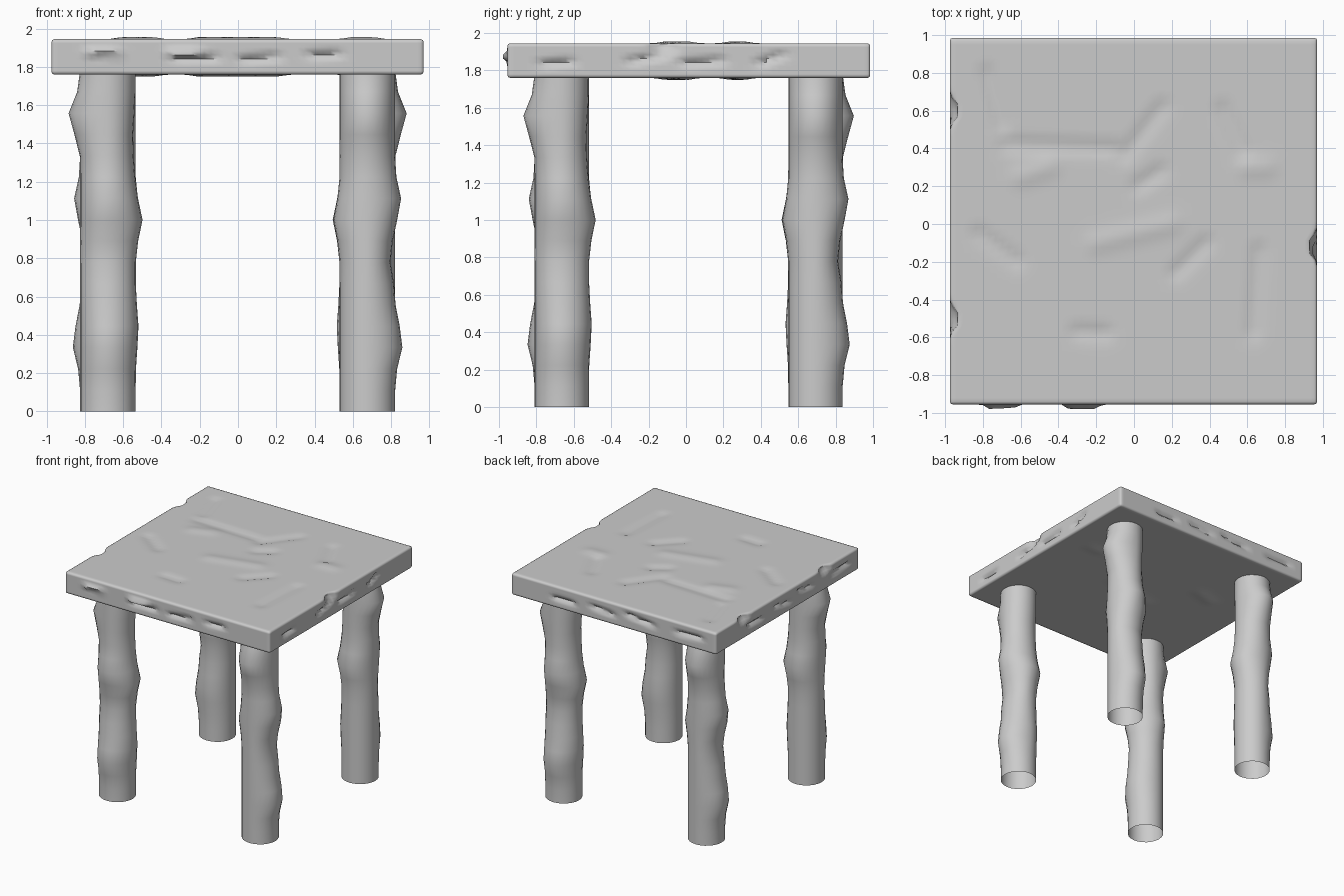
import bpy, bmesh, math, random
from mathutils import Matrix, Vector

cube = bpy.data.objects.get("Cube")
if cube:
    bpy.data.objects.remove(cube)

GREY = (0.6, 0.6, 0.6, 1)
stone = bpy.data.materials.new("plain grey")
stone.use_nodes = True
stone.diffuse_color = GREY
stone.node_tree.nodes["Principled BSDF"].inputs["Base Color"].default_value = GREY


def finish(bm, name, angle):
    bm.normal_update()
    mesh = bpy.data.meshes.new(name)
    bm.to_mesh(mesh)
    bm.free()
    mesh.materials.append(stone)
    obj = bpy.data.objects.new(name, mesh)
    bpy.context.collection.objects.link(obj)
    bpy.ops.object.select_all(action='DESELECT')
    bpy.context.view_layer.objects.active = obj
    obj.select_set(True)
    bpy.ops.object.shade_smooth_by_angle(angle=math.radians(angle))


def stroke_distance(point, start, end):
    along = end - start
    t = max(0, min(1, (point - start).dot(along) / along.length_squared))
    return (point - start - along * t).length


def carve(bm, axis, sign, start, end, width, depth):
    """Press a soft groove into one side of the slab; negative depth raises a ridge."""
    plane = HIGH[axis] if sign > 0 else LOW[axis]
    start, end = Vector(start), Vector(end)
    for v in bm.verts:
        if abs(v.co[axis] - plane) < BEVEL + abs(depth):
            flat = Vector([c for i, c in enumerate(v.co) if i != axis])
            reach = stroke_distance(flat, start, end) / width
            v.co[axis] -= sign * depth * math.exp(-reach * reach)


# Seat slab: bevelled box cut into a fine grid
LOW, HIGH = Vector((-0.975, -0.955, 1.76)), Vector((0.97, 0.985, 1.945))
BEVEL = 0.015
bm = bmesh.new()
bmesh.ops.create_cube(bm, size=1)
for v in bm.verts:
    v.co = Vector([high if c > 0 else low for low, high, c in zip(LOW, HIGH, v.co)])
bmesh.ops.bevel(bm, geom=bm.edges[:], offset=BEVEL, segments=2, affect='EDGES', profile=0.5)
for axis, count in enumerate((56, 56, 9)):
    normal = Vector([float(i == axis) for i in range(3)])
    for k in range(1, count):
        bmesh.ops.bisect_plane(bm, geom=bm.verts[:] + bm.edges[:] + bm.faces[:],
                               plane_co=LOW.lerp(HIGH, k / count), plane_no=normal)

# Worn grooves on the top
top_grooves = [
    ((-.78, .8), (-.7, .52)), ((-.68, .42), (-.1, .4)), ((-.05, .36), (.15, .62)),
    ((.02, .2), (.14, .28)), ((.47, .61), (.58, .38)), ((-.82, -.05), (-.62, -.2)),
    ((.22, -.26), (.38, -.1)), ((.66, -.14), (.63, -.58)), ((-.3, -.57), (-.15, -.58)),
]
for start, end in top_grooves:
    carve(bm, 2, 1, start, end, .035, .014)

# Low swellings on the top and underside
for sign in (1, -1):
    for start, end in (((-.6, .25), (-.45, .3)), ((-.2, -.1), (.2, 0)), ((.6, .3), (.7, .3))):
        carve(bm, 2, sign, start, end, .05, -.011)

# Long cracks along the rim, with a ridge above some of them
rng = random.Random(4)
for axis, sign in ((0, 1), (0, -1), (1, 1), (1, -1)):
    for centre in (-.7, -.25, .1, .45):
        start = Vector((centre - rng.uniform(.05, .13), rng.uniform(1.83, 1.87)))
        end = Vector((centre + rng.uniform(.05, .13), rng.uniform(1.84, 1.89)))
        carve(bm, axis, sign, start, end, .016, .025)

# Lumps standing out of the front, and chips broken from the side edges
for x in (-.7, -.27):
    carve(bm, 1, -1, (x - .07, 1.87), (x + .07, 1.87), .022, -.035)
for sign, y in ((1, -.12), (-1, .6), (-1, -.5)):
    carve(bm, 0, sign, (y - .03, 1.93), (y + .03, 1.93), .035, .04)
finish(bm, "seat_slab", 50)

# Legs: hollow tubes with bulges, each a direction (x, y), height, spread and size
BULGES = [
    ("+x", .36, .12, .04), ("+y", .43, .14, .015), ("+x", .8, .11, -.025),
    ("-x", 1, .11, .032), ("+y", 1, .11, .036), ("+x", 1.1, .1, .032),
    ("+y", 1.42, .15, -.014), ("-y", 1.54, .11, .062),
]
SIDES = {"+x": Vector((1, 0)), "-x": Vector((-1, 0)), "+y": Vector((0, 1)), "-y": Vector((0, -1))}
RADIUS, SEGMENTS, RINGS, LEG_TOP = 0.145, 24, 16, 1.78
OFFSET = 0.678
shift = Matrix.Translation((-0.002, 0.014, 0))

for turn, name in enumerate(("front_left_leg", "back_left_leg",
                             "back_right_leg", "front_right_leg")):
    bm = bmesh.new()
    loops = []
    for ring in range(RINGS + 1):
        z = LEG_TOP * ring / RINGS
        loop = []
        for k in range(SEGMENTS):
            angle = math.tau * k / SEGMENTS
            out = Vector((math.cos(angle), math.sin(angle)))
            spot = out * RADIUS
            for side, height, spread, size in BULGES:
                swell = size * math.exp(-((z - height) / spread) ** 2)
                spot += SIDES[side] * swell * max(0, out.dot(SIDES[side]))
            loop.append(bm.verts.new((OFFSET + spot.x, spot.y - OFFSET, z)))
        loops.append(loop)
    for lower, upper in zip(loops, loops[1:]):
        for k in range(SEGMENTS):
            n = (k + 1) % SEGMENTS
            bm.faces.new((lower[k], lower[n], upper[n], upper[k]))
    spin = Matrix.Rotation(turn * math.pi / 2, 4, 'Z')
    bmesh.ops.transform(bm, matrix=shift @ spin, verts=bm.verts[:])
    finish(bm, name, 40)
